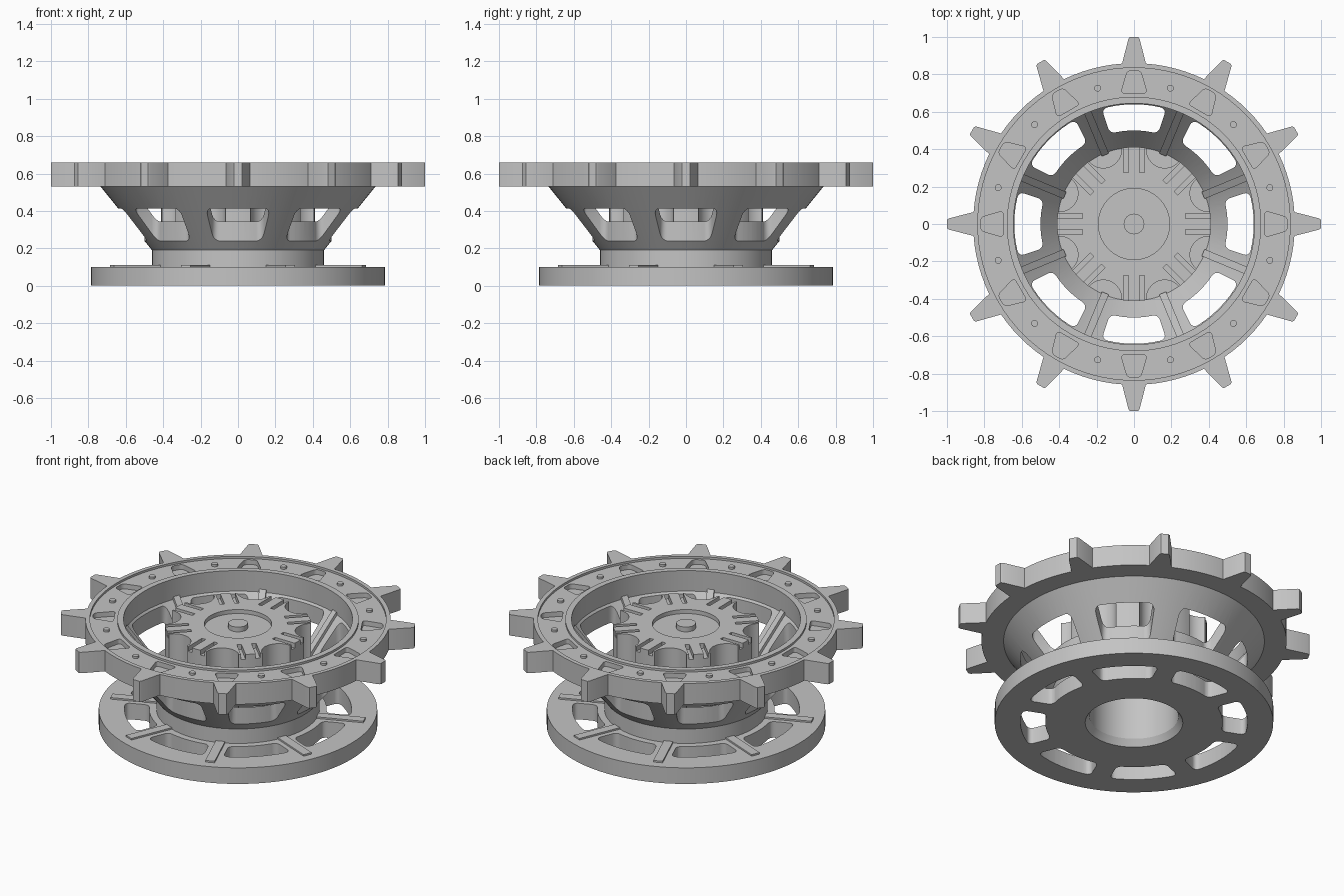
import bpy, bmesh
from math import pi, sin, cos, radians
from mathutils import Matrix

cube = bpy.data.objects.get("Cube")
if cube:
    bpy.data.objects.remove(cube, do_unlink=True)

steel = bpy.data.materials.new("plain grey steel")
steel.use_nodes = True
GREY = (0.55, 0.55, 0.55, 1)
steel.diffuse_color = GREY
steel.node_tree.nodes["Principled BSDF"].inputs["Base Color"].default_value = GREY


def finish(bm, name):
    """Turn a bmesh into a named object."""
    bmesh.ops.recalc_face_normals(bm, faces=bm.faces)
    mesh = bpy.data.meshes.new(name)
    bm.to_mesh(mesh)
    bm.free()
    mesh.materials.append(steel)
    ob = bpy.data.objects.new(name, mesh)
    bpy.context.collection.objects.link(ob)
    return ob


def lathe(name, profile, steps=96):
    """Revolve a closed (radius, height) profile around z."""
    bm = bmesh.new()
    rings = [[bm.verts.new((r * cos(2 * pi * i / steps), r * sin(2 * pi * i / steps), z))
              for r, z in profile] for i in range(steps)]
    n = len(profile)
    for i in range(steps):
        a, b = rings[i], rings[(i + 1) % steps]
        for j in range(n):
            k = (j + 1) % n
            bm.faces.new((a[j], b[j], b[k], a[k]))
    return finish(bm, name)


def ring_of(name, points, low, high, count, start=0, corner=0, upright=False):
    """Extrude an outline and repeat it around z; upright outlines lie in (radius, height)."""
    bm = bmesh.new()
    for i in range(count):
        part = bmesh.new()
        base = part.faces.new([part.verts.new((x, y, low)) for x, y in points])
        grown = bmesh.ops.extrude_face_region(part, geom=[base])["geom"]
        tops = [g for g in grown if isinstance(g, bmesh.types.BMVert)]
        bmesh.ops.translate(part, verts=tops, vec=(0, 0, high - low))
        bmesh.ops.recalc_face_normals(part, faces=part.faces)
        if corner:
            sharp = [e for e in part.edges
                     if abs(e.verts[0].co.z - e.verts[1].co.z) > 0.001
                     and e.calc_face_angle(0) > 0.6]
            bmesh.ops.bevel(part, geom=sharp, offset=corner, segments=4,
                            profile=0.5, affect='EDGES')
        turn = Matrix.Rotation(radians(start) + 2 * pi * i / count, 4, 'Z')
        if upright:
            turn = turn @ Matrix.Rotation(pi / 2, 4, 'X')
        bmesh.ops.transform(part, matrix=turn, verts=part.verts)
        temp = bpy.data.meshes.new("temp")
        part.to_mesh(temp)
        part.free()
        bm.from_mesh(temp)
        bpy.data.meshes.remove(temp)
    return finish(bm, name)


def circle(radius, centre=0, steps=32):
    return [(centre + radius * cos(2 * pi * i / steps), radius * sin(2 * pi * i / steps))
            for i in range(steps)]


def bar(r0, r1, half, offset=0):
    return [(r0, offset - half), (r1, offset - half), (r1, offset + half), (r0, offset + half)]


def window(r0, r1, half0, half1):
    """Tapered slot whose inner and outer sides follow arcs."""
    spread = [t / 4 for t in range(-4, 5)]
    arc = lambda r, h, t: (r * cos(t * h / r), r * sin(t * h / r))
    return ([arc(r0, half0, -t) for t in spread] + [arc(r1, half1, t) for t in spread])


def cut(ob, cutter):
    cutter.hide_render = True
    mod = ob.modifiers.new("cut", 'BOOLEAN')
    mod.operation = 'DIFFERENCE'
    mod.solver = 'EXACT'
    mod.object = cutter
    bpy.context.view_layer.objects.active = ob
    bpy.ops.object.modifier_apply(modifier=mod.name)
    bpy.data.objects.remove(cutter, do_unlink=True)


def smooth(ob):
    bpy.ops.object.select_all(action='DESELECT')
    ob.select_set(True)
    bpy.context.view_layer.objects.active = ob
    bpy.ops.object.shade_smooth_by_angle(angle=radians(30))


# Bottom flange with slots and raised radial ribs
flange = lathe("bottom_flange", [(0.275, 0), (0.785, 0), (0.785, 0.1), (0.25, 0.1), (0.25, 0.04)])
cut(flange, ring_of("flange_cutter", window(0.5, 0.64, 0.14, 0.195), -0.1, 0.2, 8, 0, 0.03))
flange_ribs = ring_of("flange_ribs", bar(0.45, 0.73, 0.027), 0.09, 0.11, 8, 22.5)

# Conical dish with windows and inner spokes
dish = lathe("conical_dish", [(0.25, 0.1), (0.46, 0.1), (0.46, 0.19), (0.735, 0.53),
                              (0.65, 0.53), (0.41, 0.23), (0.25, 0.23)])
cut(dish, ring_of("dish_cutter", window(0.5, 0.64, 0.13, 0.175), 0.15, 0.6, 8, 0, 0.03))
dish_ribs = ring_of("dish_ribs", [(0.42, 0.22), (0.66, 0.52), (0.645, 0.55), (0.4, 0.245)],
                    -0.02, 0.02, 8, 22.5, upright=True)

# Toothed rim with a recessed face, pockets and bolts
rim = lathe("rim", [(0.65, 0.53), (0.86, 0.53), (0.86, 0.66), (0.835, 0.66), (0.835, 0.647),
                    (0.68, 0.647), (0.68, 0.66), (0.645, 0.66)])
pocket = [(0.7, -0.07), (0.82, -0.035), (0.82, 0.035), (0.7, 0.07)]
cut(rim, ring_of("pocket_cutter", pocket, 0.617, 0.7, 12, 0, 0.02))
tooth = [(0.84, -0.068), (0.99, -0.03), (1, -0.022), (1, 0.022), (0.99, 0.03), (0.84, 0.068)]
teeth = ring_of("teeth", tooth, 0.53, 0.66, 12)
bolts = ring_of("rim_bolts", circle(0.018, 0.752, 16), 0.64, 0.66, 12, 15)

# Scalloped hub with grooves, top recess, pin and lower bore
hub = ring_of("hub", circle(0.412, 0, 96), 0.2, 0.63, 1)
cut(hub, ring_of("scallop_cutter", circle(0.098, 0.43), 0.1, 0.8, 8, 22.5))
for side in (-1, 1):
    cut(hub, ring_of("groove_cutter", bar(0.275, 0.5, 0.013, side * 0.042), 0.6, 0.7, 8))
cut(hub, ring_of("recess_cutter", circle(0.19, 0, 64), 0.605, 0.7, 1))
cut(hub, ring_of("bore_cutter", circle(0.25, 0, 96), 0.1, 0.52, 1))
pin = ring_of("hub_pin", circle(0.055), 0.59, 0.635, 1)

for ob in (flange, flange_ribs, dish, dish_ribs, rim, teeth, bolts, hub, pin):
    smooth(ob)
